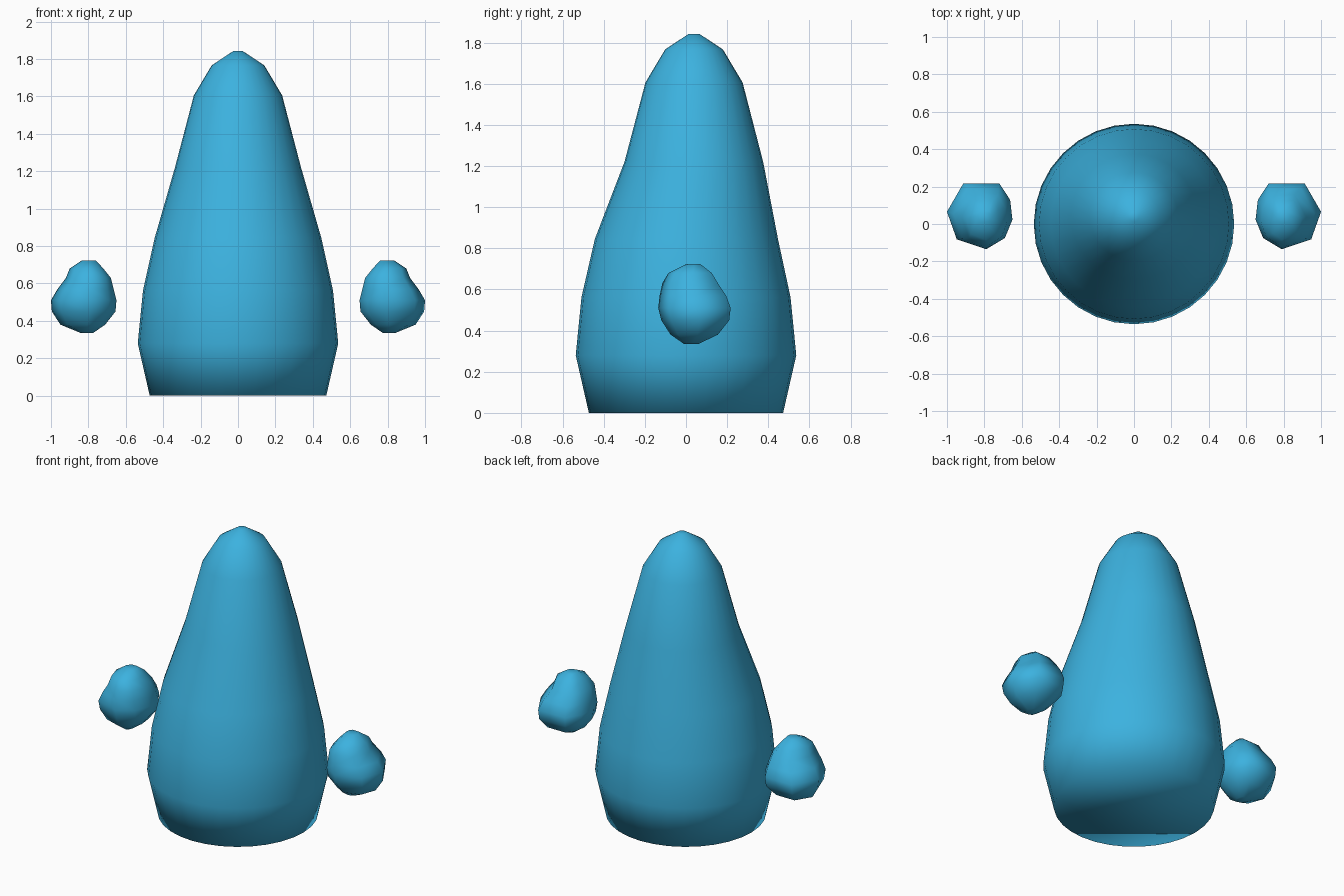
import bpy, bmesh, math

if "Cube" in bpy.data.objects:
    bpy.data.objects.remove(bpy.data.objects["Cube"])

blue = bpy.data.materials.new("sky_blue")
blue.diffuse_color = (0.045, 0.445, 0.74, 1)
blue.use_nodes = True
blue.node_tree.nodes["Principled BSDF"].inputs["Base Color"].default_value = blue.diffuse_color


def loft(name, outline, rings):
    """Stack scaled copies of an outline; ring = (z, cx, cy, half_x, half_y)."""
    bm = bmesh.new()
    loops = [[bm.verts.new((cx + hx * u, cy + hy * v, z)) for u, v in outline]
             for z, cx, cy, hx, hy in rings]
    n = len(outline)
    for low, high in zip(loops, loops[1:]):
        for i in range(n):
            j = (i + 1) % n
            bm.faces.new((low[i], low[j], high[j], high[i]))
    bm.faces.new(loops[0][::-1])
    bm.faces.new(loops[-1])
    for f in bm.faces:
        f.smooth = True
    bmesh.ops.recalc_face_normals(bm, faces=bm.faces)
    mesh = bpy.data.meshes.new(name)
    bm.to_mesh(mesh)
    bm.free()
    mesh.materials.append(blue)
    obj = bpy.data.objects.new(name, mesh)
    bpy.context.collection.objects.link(obj)
    return obj


# Body: round tapered column whose upper part sits slightly back
circle = [(math.cos(math.tau * i / 32), math.sin(math.tau * i / 32)) for i in range(32)]
profile = [(0, 0.472, 0), (0.28, 0.536, 0), (0.562, 0.508, 0), (0.845, 0.445, 0.002),
           (1.22, 0.337, 0.038), (1.606, 0.236, 0.039), (1.767, 0.14, 0.039),
           (1.842, 0.026, 0.039)]
loft("body", circle, [(z, 0, cy, r, r) for z, r, cy in profile])

# Hands: faceted mitten blobs, narrower towards the top
plan = [(1, 0.14), (0.5, 1), (-0.6, 1), (-0.93, 0.5),
        (-1, -0.1), (-0.77, -0.66), (-0.2, -1), (0.7, -0.7)]
spans = [  # z, x min, x max, y min, y max
    (0.335, 0.775, 0.84, -0.01, 0.06), (0.38, 0.71, 0.95, -0.075, 0.155),
    (0.45, 0.655, 0.995, -0.12, 0.21), (0.51, 0.65, 1.0, -0.135, 0.217),
    (0.57, 0.665, 0.965, -0.128, 0.195), (0.63, 0.68, 0.92, -0.115, 0.155),
    (0.68, 0.72, 0.9, -0.085, 0.125), (0.723, 0.76, 0.835, 0.0, 0.07)]
for side, name in ((1, "right_hand"), (-1, "left_hand")):
    loft(name, [(u * side, v) for u, v in plan],
         [(z, side * (a + b) / 2, (c + d) / 2, (b - a) / 2, (d - c) / 2)
          for z, a, b, c, d in spans])
